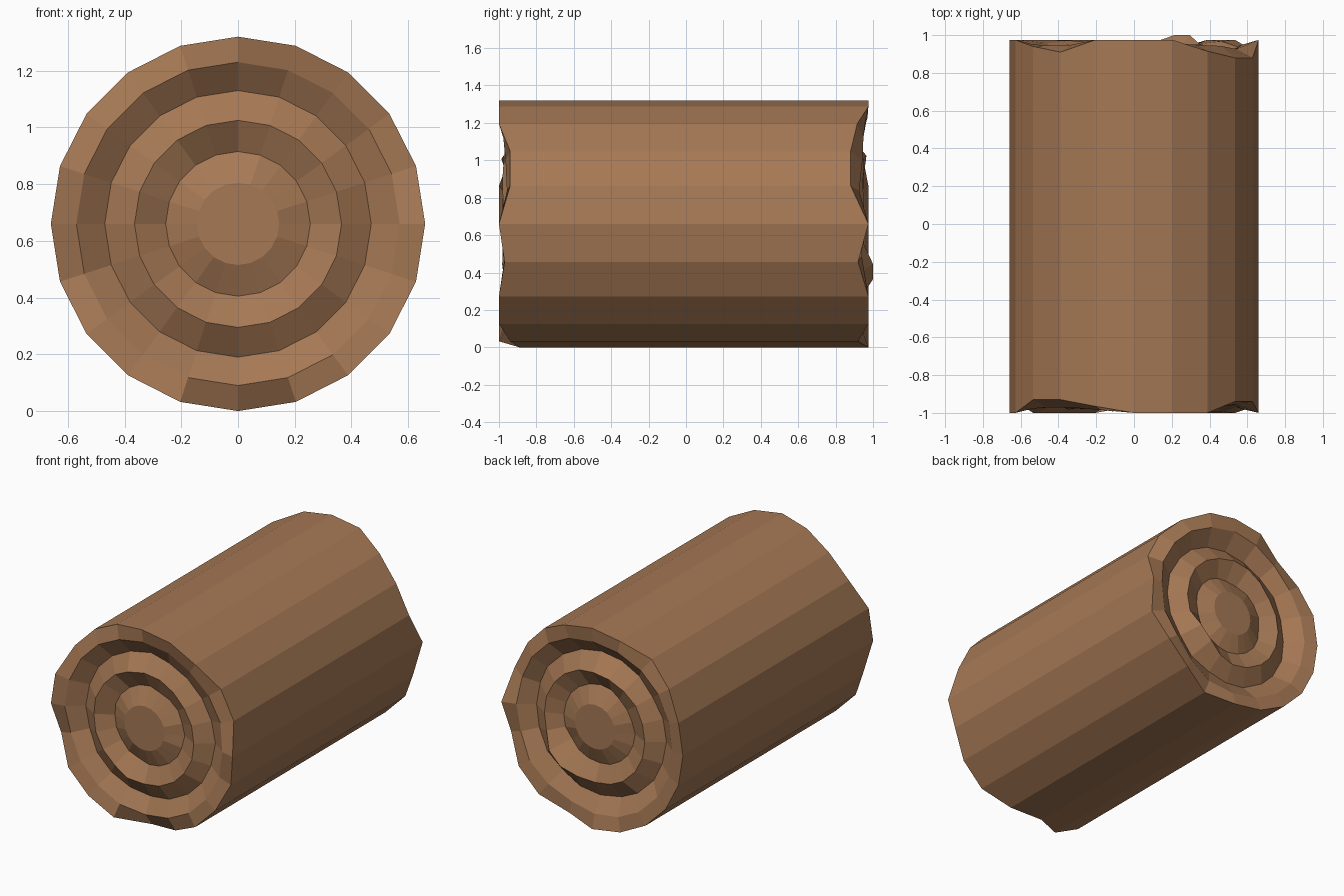
import bpy, bmesh, random
from math import cos, sin, radians

if "Cube" in bpy.data.objects:
    bpy.data.objects.remove(bpy.data.objects["Cube"])

random.seed(4)
SIDES, R, CZ = 20, 0.66, 0.66

bark = bpy.data.materials.new("wood")
bark.diffuse_color = (0.38, 0.19, 0.09, 1)
bark.use_nodes = True
bark.node_tree.nodes["Principled BSDF"].inputs["Base Color"].default_value = bark.diffuse_color

# Depth of the chipped rim at each corner, counted from +x towards +z
front_rim = [1, .94, .94, 1, 1, 1, .965, .93, .93, 1,
             1, .94, 1, 1, 1, .89, .94, 1, 1, .97]
back_rim = [.975, .88, .88, .915, .975, .975, .975, .91, .94, .975,
            .975, .975, .975, .975, .975, .975, .92, .975, .975, .92]

# Growth rings on the cut ends: radius, distance below the end plane
RINGS = [(0.57, 0.015), (0.47, 0.09), (0.365, 0.02), (0.255, 0.08), (0.145, 0.03)]

bm = bmesh.new()


def ring(radius, depths):
    return [bm.verts.new((radius * cos(radians(18 * i)), depths[i],
                          CZ + radius * sin(radians(18 * i)))) for i in range(SIDES)]


def bridge(a, b):
    for i in range(SIDES):
        j = (i + 1) % SIDES
        bm.faces.new((a[i], a[j], b[j], b[i]))


def log_end(sign, rim, plane):
    """Rim plus alternating ridges and grooves, closed with a flat core."""
    outer = ring(R, [sign * d for d in rim])
    last = outer
    for n, (radius, sink) in enumerate(RINGS):
        depths = []
        for i in range(SIDES):
            chip = 0.3 * (plane - rim[i]) if n == 0 else 0
            wobble = 0 if n == 4 else random.uniform(-0.012, 0.012)
            y = plane - sink - chip + wobble
            if sign > 0 and n == 2 and i in (17, 18):
                y = 1.0
            depths.append(sign * y)
        cur = ring(radius, depths)
        bridge(last, cur)
        last = cur
    bm.faces.new(last)
    return outer


# Log body between the two ends
bridge(log_end(-1, front_rim, 1.0), log_end(1, back_rim, 0.975))
bmesh.ops.recalc_face_normals(bm, faces=bm.faces)

mesh = bpy.data.meshes.new("log")
bm.to_mesh(mesh)
bm.free()
mesh.materials.append(bark)
bpy.context.collection.objects.link(bpy.data.objects.new("log", mesh))
